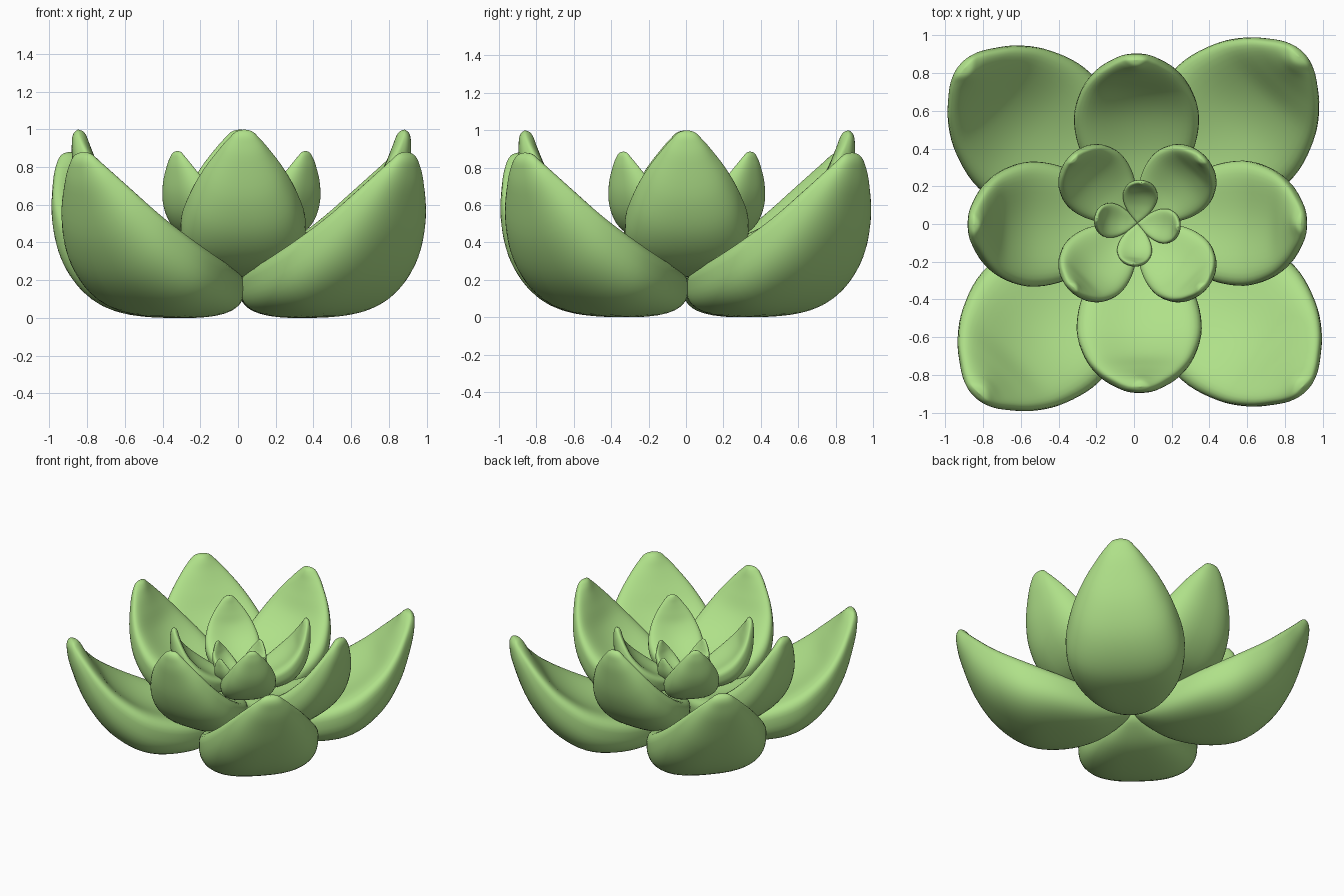
import bpy, bmesh, math
from mathutils import Vector

if "Cube" in bpy.data.objects:
    bpy.data.objects.remove(bpy.data.objects["Cube"])

green = bpy.data.materials.new("leaf_green")
green.diffuse_color = (0.43, 0.75, 0.25, 1)
green.use_nodes = True
green.node_tree.nodes["Principled BSDF"].inputs["Base Color"].default_value = green.diffuse_color

# Petal stations from base to tip: belly (r,z), inner face (r,z), rim (r,z), half width
STATIONS = [
    (0.00, 0.17, 0.00, 0.21, 0.00, 0.20, 0.0),
    (0.06, 0.10, 0.09, 0.235, 0.08, 0.21, 0.085),
    (0.25, 0.02, 0.28, 0.245, 0.27, 0.25, 0.255),
    (0.50, 0.00, 0.52, 0.28, 0.51, 0.31, 0.385),
    (0.76, 0.035, 0.76, 0.37, 0.75, 0.41, 0.425),
    (0.98, 0.175, 0.94, 0.50, 0.95, 0.54, 0.37),
    (1.135, 0.39, 1.05, 0.65, 1.085, 0.67, 0.275),
    (1.232, 0.65, 1.125, 0.77, 1.17, 0.78, 0.165),
    (1.26, 0.79, 1.165, 0.84, 1.207, 0.835, 0.10),
    (1.257, 0.85, 1.195, 0.872, 1.225, 0.87, 0.055),
    (1.232, 0.88, 1.232, 0.88, 1.232, 0.88, 0.0),
]
BASE_Z, STEPS, SEGS = 0.2, 5, 48


def spline(rows, steps):
    """Catmull-Rom samples through rows."""
    out = []
    for i in range(len(rows) - 1):
        a, b = rows[max(i - 1, 0)], rows[i]
        c, d = rows[i + 1], rows[min(i + 2, len(rows) - 1)]
        for k in range(steps):
            f = k / steps
            out.append([0.5 * (2 * q + (r - p) * f + (2 * p - 5 * q + 4 * r - s) * f * f
                               + (3 * q - p - 3 * r + s) * f ** 3)
                        for p, q, r, s in zip(a, b, c, d)])
    return out + [list(rows[-1])]


def petal_mesh(name, scale, tilt, base_z):
    """Cupped, thick petal pointing along +x, scaled and tilted about its base."""
    bm = bmesh.new()
    ct, st = math.cos(tilt), math.sin(tilt)
    rings = []
    samples = spline(STATIONS, STEPS)
    for j, (rb, zb, ri, zi, re, ze, w) in enumerate(samples):
        B, I, E = Vector((rb, zb)), Vector((ri, zi)), Vector((re, ze))
        t = j / (len(samples) - 1)
        power = 0.68 + 0.32 * t * t      # boxy base, round tip
        side = E + (B - E) * 0.25
        crest = E + (E - B) * 0.08
        dip = 4 - 2 * t                  # softer dish towards the tip
        ring = []
        for k in range(SEGS):
            phi = 2 * math.pi * k / SEGS
            s, c = math.sin(phi), math.cos(phi)
            u = c
            if s <= 0:      # flattened belly
                u = math.copysign(abs(c) ** power, c)
                p = side + (B - side) * abs(s) ** power
            else:           # rounded rim falling to a shallow dish
                p = side + (crest - side) * s * (2 - s) + (I - crest) * s ** dip
            r, z = p.x * scale, (p.y - BASE_Z) * scale
            ring.append(bm.verts.new((r * ct - z * st, -w * u * scale,
                                      r * st + z * ct + base_z)))
        rings.append(ring)
    for a, b in zip(rings, rings[1:]):
        for k in range(SEGS):
            n = (k + 1) % SEGS
            bm.faces.new((a[k], a[n], b[n], b[k]))
    # close the narrow base
    bm.faces.new(rings[0])
    bmesh.ops.remove_doubles(bm, verts=bm.verts, dist=1e-5)
    bmesh.ops.recalc_face_normals(bm, faces=bm.faces)
    for f in bm.faces:
        f.smooth = True
    me = bpy.data.meshes.new(name)
    bm.to_mesh(me)
    bm.free()
    me.materials.append(green)
    return me


# Four whorls of four petals: name, scale, tilt, base height, petal angles
for name, scale, tilt, base_z, turns in [
    ("outer_petal", 1.00, 0, 0.20, (46, 138, 227, 315.3)),
    ("second_petal", 0.78, 9, 0.325, (0, 90.5, 180.5, 271)),
    ("third_petal", 0.465, 14, 0.44, (45, 135, 225, 315)),
    ("heart_petal", 0.217, 16, 0.465, (-6, 84, 174, 264)),
]:
    mesh = petal_mesh(name, scale, math.radians(tilt), base_z)
    for i, turn in enumerate(turns):
        ob = bpy.data.objects.new(f"{name}_{i + 1}", mesh)
        ob.location = (0.018, 0.004, 0)
        ob.rotation_euler.z = math.radians(turn)
        bpy.context.collection.objects.link(ob)
